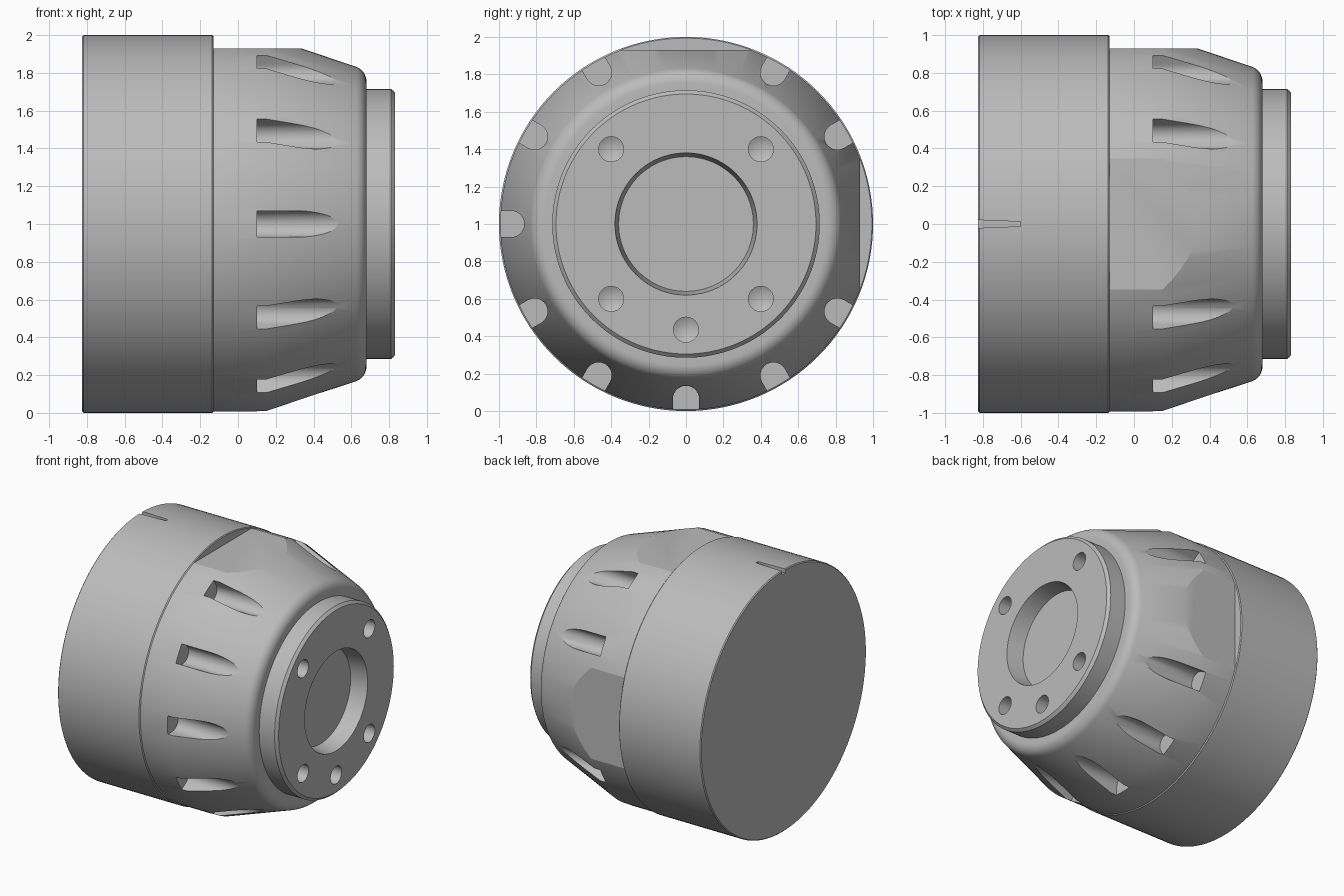
import bpy, bmesh, math
from mathutils import Vector, Matrix

if "Cube" in bpy.data.objects:
    bpy.data.objects.remove(bpy.data.objects["Cube"])

SEG = 128
metal = bpy.data.materials.new("plain_grey_metal")
metal.diffuse_color = (0.5, 0.5, 0.5, 1)
metal.use_nodes = True
metal.node_tree.nodes["Principled BSDF"].inputs["Base Color"].default_value = metal.diffuse_color


def make(name, bm):
    bmesh.ops.recalc_face_normals(bm, faces=bm.faces[:])
    me = bpy.data.meshes.new(name)
    bm.to_mesh(me)
    bm.free()
    me.materials.append(metal)
    ob = bpy.data.objects.new(name, me)
    bpy.context.collection.objects.link(ob)
    return ob


def lathe(bm, profile, seg=SEG, y=0.0, z=1.0):
    """Closed solid turned about an x axis through (y, z); r = 0 makes a tip."""
    rings = []
    for x, r in profile:
        if r == 0:
            rings.append([bm.verts.new((x, y, z))])
        else:
            rings.append([bm.verts.new((x, y + r * math.cos(2 * math.pi * i / seg),
                                        z + r * math.sin(2 * math.pi * i / seg)))
                          for i in range(seg)])
    for a, b in zip(rings, rings[1:]):
        for i in range(seg):
            j = (i + 1) % seg
            if len(b) == 1:
                bm.faces.new((a[i], a[j], b[0]))
            else:
                bm.faces.new((a[i], a[j], b[j], b[i]))
    for ring in (rings[0], rings[-1]):
        if len(ring) > 1:
            bm.faces.new(ring)


def prism(bm, base, offset):
    """Extrude a polygon along an offset vector."""
    a = [bm.verts.new(p) for p in base]
    b = [bm.verts.new(Vector(p) + Vector(offset)) for p in base]
    bm.faces.new(a)
    bm.faces.new(b)
    for i in range(len(a)):
        j = (i + 1) % len(a)
        bm.faces.new((a[i], a[j], b[j], b[i]))


# Turned body: rear drum, tapered nose with rounded shoulder, front boss
fillet = [(0.60 + 0.08 * math.cos(t), 0.756 + 0.08 * math.sin(t))
          for t in [math.radians(70 - 10 * k) for k in range(8)]]
bm = bmesh.new()
lathe(bm, [(-0.825, 0.993), (-0.818, 1.0), (-0.137, 1.0), (-0.13, 0.993), (0.15, 0.993)]
      + fillet + [(0.68, 0.715), (0.81, 0.715), (0.83, 0.695)])
body = make("turned_body", bm)

# Cutters
bm = bmesh.new()

# Central bore, slightly tapered
lathe(bm, [(0.70, 0.36), (0.83, 0.38), (0.90, 0.39)], 96)

# Drilled holes with conical bottoms
for y, z in [(-0.4, 1.4), (0.4, 1.4), (-0.4, 0.6), (0.4, 0.6), (0, 0.435)]:
    lathe(bm, [(0.90, 0.067), (0.70, 0.067), (0.665, 0)], 24, y, z)

# Round-bottomed grip slots every 30 degrees, skipping the two flats
section = [(0.935 - 0.07 * math.sin(t), 0.07 * math.cos(t))
           for t in [math.pi * k / 14 for k in range(15)]]
section = [(1.1, 0.07)] + section + [(1.1, -0.07)]
for k in range(12):
    if k in (0, 3):
        continue
    c, s = math.cos(k * math.pi / 6), math.sin(k * math.pi / 6)
    prism(bm, [(0.1, r * c - w * s, 1 + r * s + w * c) for r, w in section], (0.65, 0, 0))

# Flats on the top and the +y side
prism(bm, [(-0.131, -0.41, 1.93), (0.7, -0.41, 1.93), (0.7, 0.41, 1.93), (-0.131, 0.41, 1.93)],
      (0, 0, 0.15))
prism(bm, [(-0.131, 0.93, 0.59), (0.7, 0.93, 0.59), (0.7, 0.93, 1.41), (-0.131, 0.93, 1.41)],
      (0, 0.15, 0))

# Tapered index notch on top of the drum
prism(bm, [(-0.85, -0.022, 1.97), (-0.6, -0.012, 1.97), (-0.6, 0.012, 1.97), (-0.85, 0.022, 1.97)],
      (0, 0, 0.1))
cutter = make("cutter", bm)
cutter.hide_render = True

# Cut everything in one step
mod = body.modifiers.new("cuts", 'BOOLEAN')
mod.operation = 'DIFFERENCE'
mod.solver = 'EXACT'
mod.object = cutter
bpy.ops.object.select_all(action='DESELECT')
bpy.context.view_layer.objects.active = body
body.select_set(True)
bpy.ops.object.modifier_apply(modifier=mod.name)
bpy.data.objects.remove(cutter, do_unlink=True)
bpy.ops.object.shade_smooth_by_angle(angle=math.radians(20))
